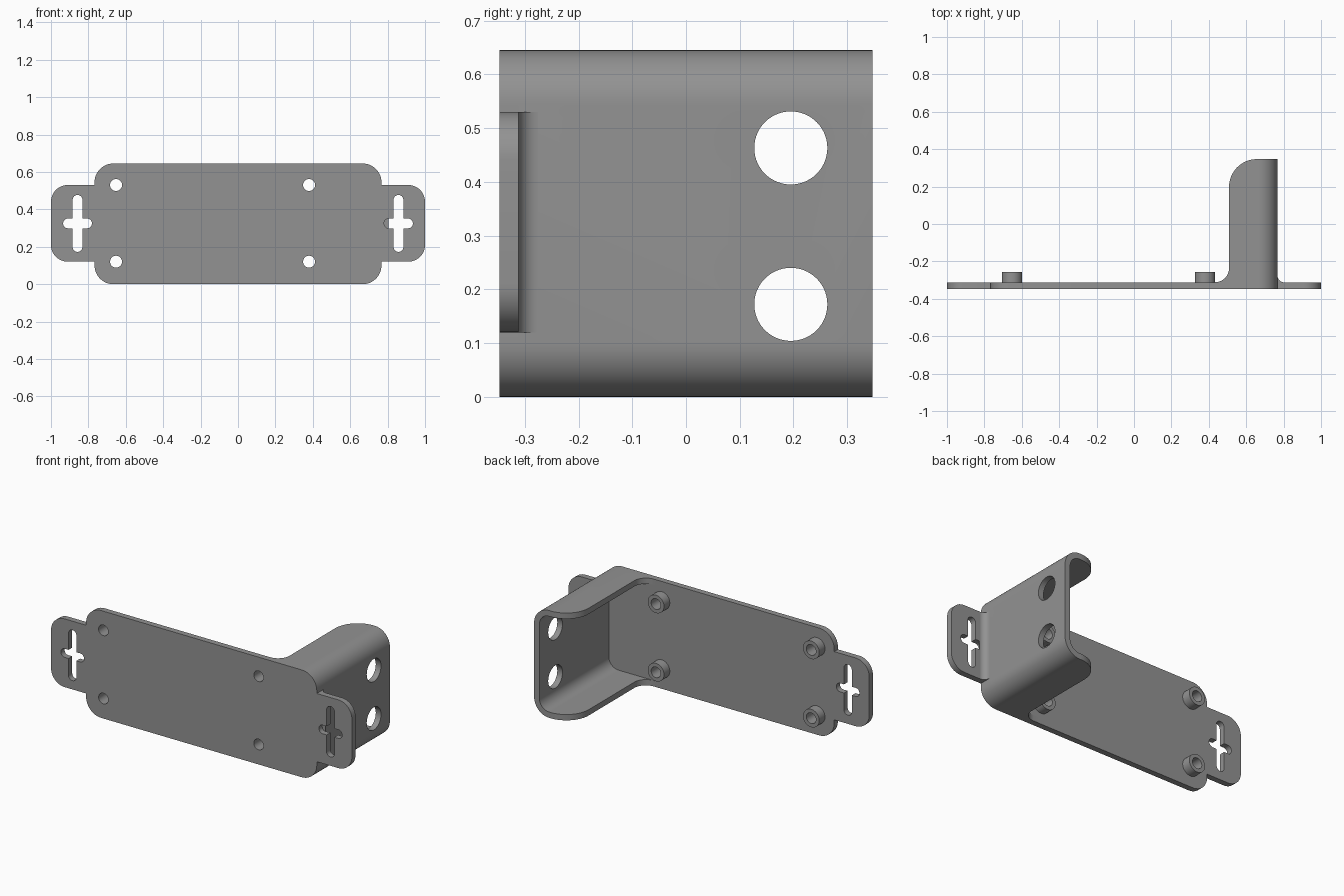
import bpy, bmesh, math
from mathutils import Vector

if "Cube" in bpy.data.objects:
    bpy.data.objects.remove(bpy.data.objects["Cube"])

metal = bpy.data.materials.new("grey metal")
metal.diffuse_color = (0.29, 0.29, 0.29, 1)
metal.use_nodes = True
metal.node_tree.nodes["Principled BSDF"].inputs["Base Color"].default_value = metal.diffuse_color

FRONT, BACK, TOP = -0.347, -0.312, 0.645   # plate front, plate back, overall height
END, EDGE, WALL = 0.347, 0.767, 0.035      # arm end, arm outer side, sheet thickness
MID = TOP / 2


def rounded(points, steps=12):
    """Outline from (u, v) or (u, v, radius) corners; rounds convex and concave ones."""
    out = []
    for i, p in enumerate(points):
        c = Vector(p[:2])
        if len(p) == 2:
            out.append(c)
            continue
        a = (Vector(points[i - 1][:2]) - c).normalized()
        b = (Vector(points[(i + 1) % len(points)][:2]) - c).normalized()
        half = a.angle(b) / 2
        centre = c + (a + b).normalized() * (p[2] / math.sin(half))
        start = c + a * (p[2] / math.tan(half)) - centre
        end = c + b * (p[2] / math.tan(half)) - centre
        sweep = math.atan2(start.x * end.y - start.y * end.x, start.dot(end))
        for k in range(steps + 1):
            t = sweep * k / steps
            out.append(centre + Vector((start.x * math.cos(t) - start.y * math.sin(t),
                                        start.x * math.sin(t) + start.y * math.cos(t))))
    return out


def circle(u, v, r, n=40):
    return [Vector((u + r * math.cos(2 * math.pi * i / n),
                    v + r * math.sin(2 * math.pi * i / n))) for i in range(n)]


PLANES = {"xz": lambda p, w: (p.x, w, p.y),
          "xy": lambda p, w: (p.x, p.y, w),
          "yz": lambda p, w: (w, p.x, p.y)}


def prism(name, outline, plane, lo, hi):
    bm = bmesh.new()
    place = PLANES[plane]
    face = bm.faces.new([bm.verts.new(place(p, lo)) for p in outline])
    made = bmesh.ops.extrude_face_region(bm, geom=[face])["geom"]
    shift = Vector(place(Vector((0, 0)), hi - lo))
    bmesh.ops.translate(bm, vec=shift, verts=[g for g in made if isinstance(g, bmesh.types.BMVert)])
    bmesh.ops.recalc_face_normals(bm, faces=bm.faces)
    mesh = bpy.data.meshes.new(name)
    bm.to_mesh(mesh)
    bm.free()
    mesh.materials.append(metal)
    ob = bpy.data.objects.new(name, mesh)
    bpy.context.collection.objects.link(ob)
    return ob


def activate(ob):
    bpy.ops.object.select_all(action='DESELECT')
    ob.select_set(True)
    bpy.context.view_layer.objects.active = ob


def combine(ob, tool, operation='DIFFERENCE'):
    activate(ob)
    mod = ob.modifiers.new("cut", 'BOOLEAN')
    mod.operation, mod.object, mod.solver = operation, tool, 'EXACT'
    bpy.ops.object.modifier_apply(modifier=mod.name)
    bpy.data.objects.remove(tool)


# Back plate with a mounting ear at each end
lo, hi = 0.12, 0.53
right = [(EDGE, 0, 0.1), (EDGE, lo), (1, lo, 0.09), (1, hi, 0.09), (EDGE, hi), (EDGE, TOP, 0.1)]
left = [(-p[0], *p[1:]) for p in reversed(right)]
plate = prism("mounting_plate", rounded(right + left), "xz", FRONT, BACK)

# Cross-shaped slots in the ears
w, sx, sz, r = 0.026, 0.077, 0.152, 0.0255
cross = [(w, w), (w, sz, r), (-w, sz, r), (-w, w), (-sx, w, r), (-sx, -w, r),
         (-w, -w), (-w, -sz, r), (w, -sz, r), (w, -w), (sx, -w, r), (sx, w, r)]
for side in (-1, 1):
    outline = [p + Vector((side * 0.88, MID + 0.002)) for p in rounded(cross, 8)]
    for p in outline:
        p.x -= side * 0.022
    combine(plate, prism("slot_cutter", outline, "xz", FRONT - 0.1, BACK + 0.02))

# Screw holes through the plate, each with a hollow boss behind it
parts = [plate]
for x in (-0.652, 0.38):
    for z in (0.12, 0.53):
        combine(plate, prism("hole_cutter", circle(x, z, 0.032), "xz", FRONT - 0.1, BACK + 0.2))
        boss = prism("screw_boss", circle(x, z, 0.054), "xz", BACK, -0.257)
        combine(boss, prism("hole_cutter", circle(x, z, 0.032), "xz", FRONT - 0.1, BACK + 0.2))
        parts.append(boss)

# Channel-shaped arm, trimmed to a flange profile seen from above
ri = 0.1 - WALL
channel = rounded([(0.40, 0), (EDGE, 0, 0.1), (EDGE, TOP, 0.1), (0.40, TOP),
                   (0.40, TOP - WALL), (EDGE - WALL, TOP - WALL, ri),
                   (EDGE - WALL, WALL, ri), (0.40, WALL)])
arm = prism("side_arm", channel, "xz", BACK, END)
flange = rounded([(0.9, BACK - 0.1), (0.9, END + 0.1), (0.658, END + 0.1), (0.658, END),
                  (0.508, END, 0.149), (0.508, BACK + 0.0005, 0.075),
                  (0.3, BACK + 0.0005), (0.3, BACK - 0.1)])
combine(arm, prism("flange_trim", flange, "xy", -0.1, TOP + 0.1), 'INTERSECT')
for z in (0.172, 0.463):
    combine(arm, prism("hole_cutter", circle(0.195, z, 0.068, 56), "yz", 0.6, 0.9))
parts.append(arm)

# Rounded inside corner between the arm and the ear
f = 0.037
fillet = rounded([(EDGE - 0.01, BACK - 0.004), (EDGE + f, BACK - 0.004), (EDGE + f, BACK),
                  (EDGE, BACK, f - 0.0005), (EDGE, BACK + f), (EDGE - 0.01, BACK + f)])
parts.append(prism("ear_fillet", fillet, "xy", lo, hi))

for ob in parts:
    activate(ob)
    bpy.ops.object.shade_smooth_by_angle(angle=math.radians(30))
